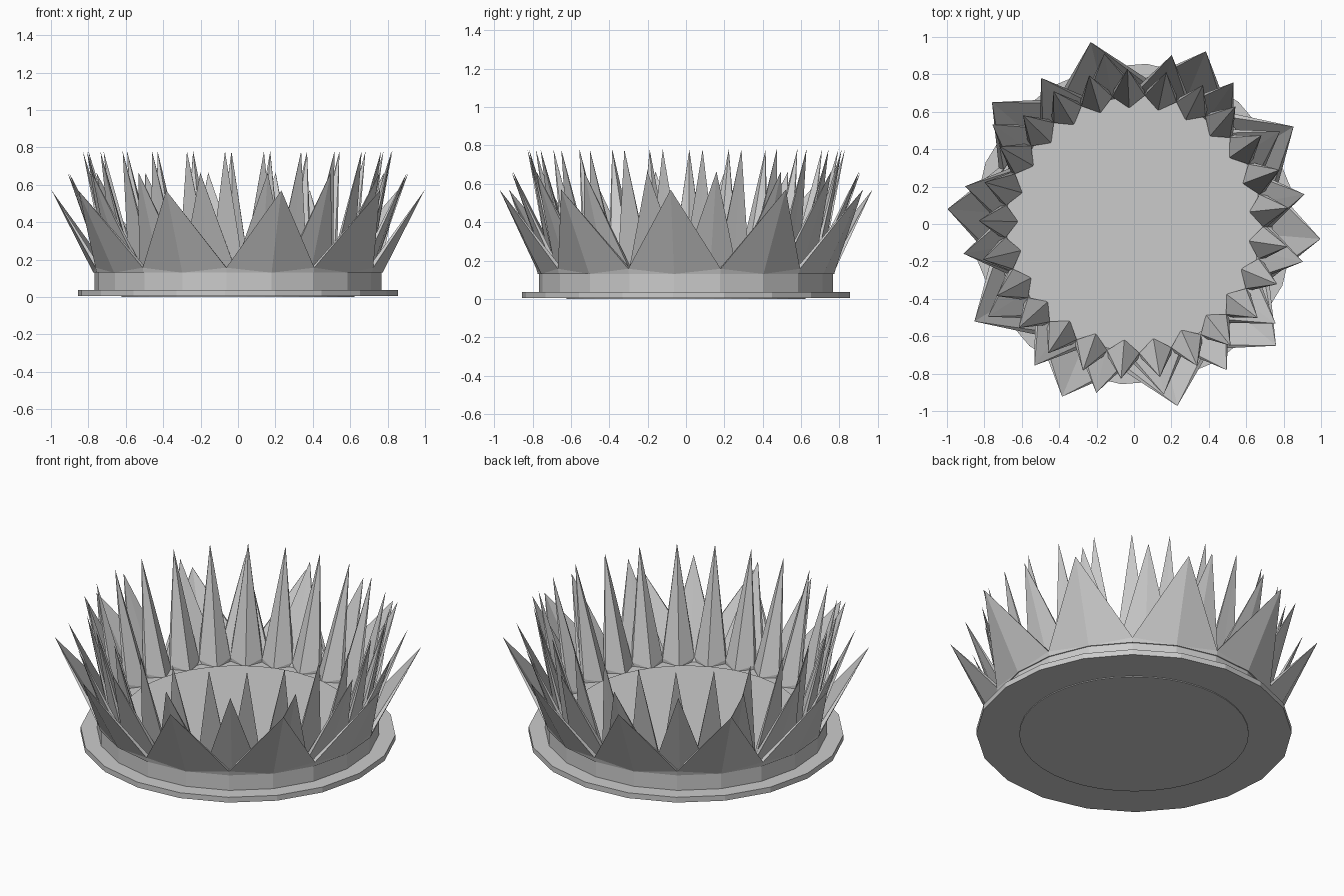
import bpy, bmesh
from math import sin, cos, radians, pi

cube = bpy.data.objects.get("Cube")
if cube:
    bpy.data.objects.remove(cube)

grey = bpy.data.materials.new("plain_grey")
grey.use_nodes = True
grey.diffuse_color = (0.6, 0.6, 0.6, 1)
grey.node_tree.nodes["Principled BSDF"].inputs["Base Color"].default_value = (0.6, 0.6, 0.6, 1)


def polar(r, a, z):
    return (r * cos(a), r * sin(a), z)


def finish(name, bm):
    bmesh.ops.recalc_face_normals(bm, faces=bm.faces)
    mesh = bpy.data.meshes.new(name)
    bm.to_mesh(mesh)
    bm.free()
    mesh.materials.append(grey)
    obj = bpy.data.objects.new(name, mesh)
    bpy.context.collection.objects.link(obj)
    return obj


def disc(name, sides, radius, low, high):
    """Solid polygonal disc, turned to line up with the outer petals."""
    bm = bmesh.new()
    rings = [[bm.verts.new(polar(radius, radians(-4.6) + 2 * pi * i / sides, z))
              for i in range(sides)] for z in (low, high)]
    for ring in rings:
        bm.faces.new(ring)
    for i in range(sides):
        j = (i + 1) % sides
        bm.faces.new((rings[0][i], rings[0][j], rings[1][j], rings[1][i]))
    return finish(name, bm)


def petal_crown(name, count, start, ridge, valley, tip):
    """Ring of solid petals; ridge and valley are (inner, outer) base radii, tip is (radius, height)."""
    bm = bmesh.new()
    foot, saddle = 0.13, 0.157
    step = pi / count
    ridges, valleys = [], []
    for i in range(count):
        a = radians(start) + 2 * i * step
        ridges.append([bm.verts.new(p) for p in (
            polar(ridge[0], a, foot), polar(ridge[1], a, foot), polar(tip[0], a, tip[1]))])
        b = a + step
        valleys.append([bm.verts.new(p) for p in (
            polar(valley[0], b, foot), polar(valley[1], b, foot),
            polar(valley[0], b, saddle), polar(valley[1] + 0.007, b, saddle))])
    for i in range(count):
        inner, outer, point = ridges[i]
        for low_in, low_out, top_in, top_out in (valleys[i - 1], valleys[i]):
            bm.faces.new((inner, low_in, top_in))
            bm.faces.new((inner, top_in, point))
            bm.faces.new((outer, low_out, top_out))
            bm.faces.new((outer, top_out, point))
            bm.faces.new((top_in, top_out, point))
            bm.faces.new((inner, outer, low_out, low_in))
    return finish(name, bm)


# Base: wide rim plate, drum above it, and the round floor passing through both
disc("rim_plate", 20, 0.859, 0.005, 0.037)
disc("drum", 20, 0.77, 0.037, 0.134)
disc("floor_disc", 40, 0.625, 0, 0.138)

# Three crowns of pointed petals, from the outside in
petal_crown("outer_petals", 10, -4.6, (0.745, 0.776), (0.755, 0.776), (1.0, 0.57))
petal_crown("middle_petals", 16, 9.9, (0.675, 0.725), (0.705, 0.725), (0.925, 0.665))
petal_crown("inner_petals", 25, 6.0, (0.62, 0.70), (0.69, 0.705), (0.83, 0.78))
